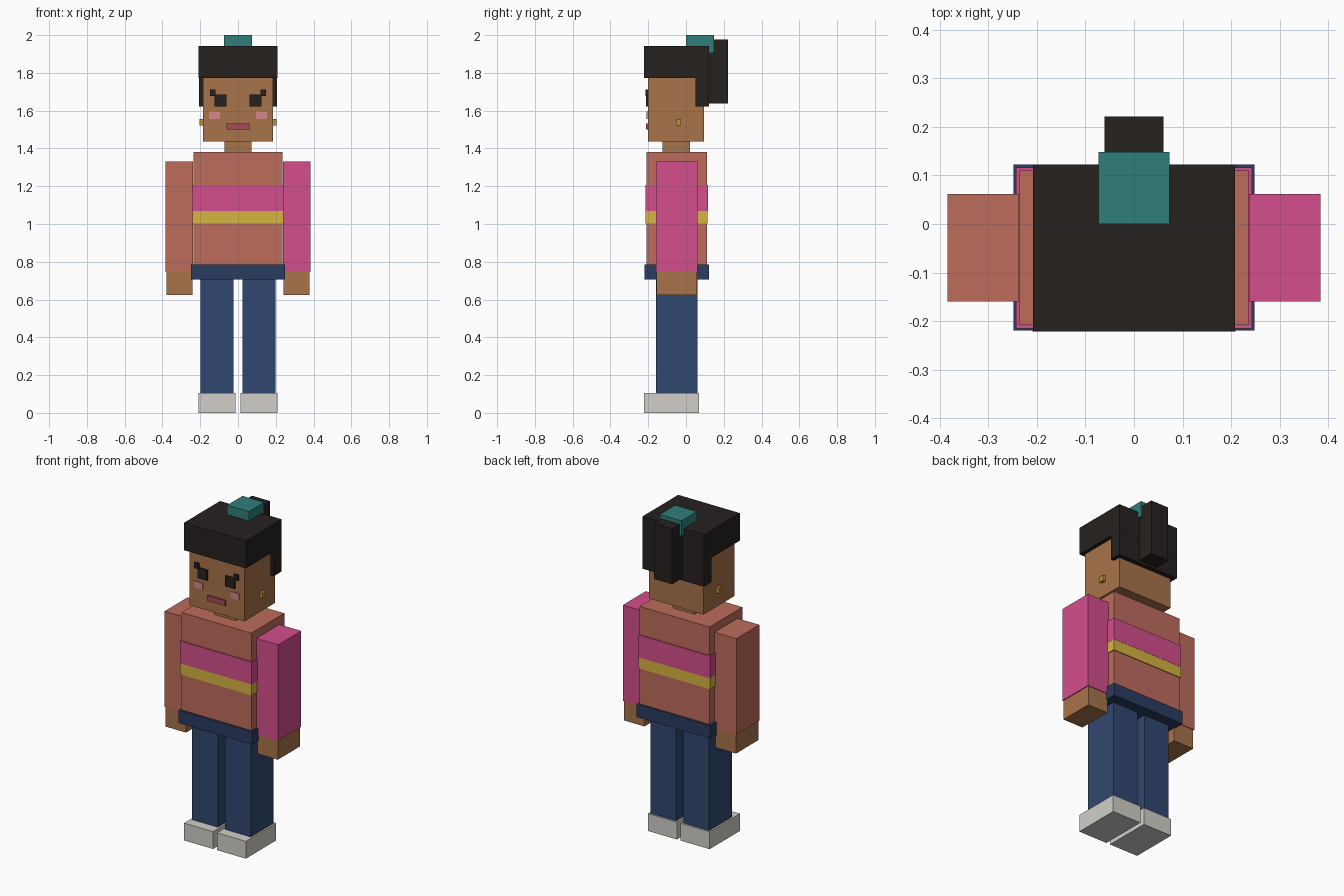
import bpy

if "Cube" in bpy.data.objects:
    bpy.data.objects.remove(bpy.data.objects["Cube"])

COLOURS = {
    "skin": (168, 115, 74), "hair": (38, 33, 31), "teal": (48, 126, 122),
    "coral": (190, 108, 92), "pink": (212, 78, 140), "yellow": (214, 180, 66),
    "navy": (42, 60, 95), "denim": (49, 71, 112), "white": (210, 207, 200),
    "blush": (214, 136, 140), "lips": (165, 75, 88), "gold": (190, 145, 50),
}


def linear(c):
    c /= 255
    return c / 12.92 if c <= 0.04045 else ((c + 0.055) / 1.055) ** 2.4


mats = {}
for key, rgb in COLOURS.items():
    mats[key] = bpy.data.materials.new(key)
    mats[key].diffuse_color = (*[linear(c) for c in rgb], 1)


def box(name, mat, x, y, z):
    """Axis-aligned box from (min, max) ranges."""
    lo, hi = zip(x, y, z)
    bpy.ops.mesh.primitive_cube_add(size=1, location=[(a + b) / 2 for a, b in zip(lo, hi)])
    ob = bpy.context.object
    ob.name = name
    ob.scale = [b - a for a, b in zip(lo, hi)]
    bpy.ops.object.transform_apply(location=False, rotation=False, scale=True)
    ob.data.materials.append(mats[mat])
    return ob


def centred(name, mat, half, y, z):
    return box(name, mat, (-half, half), y, z)


def pair(name, mat, x, y, z, other=None):
    """Box on the +x side plus its mirror, optionally in another colour."""
    box(name + "_left", mat, x, y, z)
    box(name + "_right", other or mat, (-x[1], -x[0]), y, z)


# Legs and shoes
pair("shoe", "white", (0.013, 0.209), (-0.222, 0.07), (0, 0.106))
pair("leg", "denim", (0.024, 0.199), (-0.16, 0.06), (0.106, 0.71))

# Torso, belt and sweater stripes
centred("belt", "navy", 0.248, (-0.22, 0.123), (0.706, 0.785))
centred("torso", "coral", 0.236, (-0.208, 0.11), (0.75, 1.38))
centred("wide_stripe", "pink", 0.243, (-0.215, 0.116), (1.07, 1.207))
centred("narrow_stripe", "yellow", 0.242, (-0.214, 0.115), (1.003, 1.07))

# Sleeves in two colours, and hands
pair("sleeve", "pink", (0.237, 0.384), (-0.16, 0.062), (0.745, 1.33), "coral")
pair("hand", "skin", (0.241, 0.379), (-0.157, 0.058), (0.625, 0.745))

# Neck and head
centred("neck", "skin", 0.072, (-0.125, 0.022), (1.38, 1.436))
centred("head", "skin", 0.185, (-0.202, 0.094), (1.436, 1.9))

# Hair cap, back hair, ponytail and hair band
centred("hair_cap", "hair", 0.208, (-0.222, 0.123), (1.773, 1.942))
centred("back_hair", "hair", 0.207, (0.049, 0.122), (1.622, 1.8))
centred("ponytail", "hair", 0.061, (0.11, 0.222), (1.637, 1.976))
centred("hair_band", "teal", 0.073, (0.0, 0.148), (1.905, 2.0))

# Face details and earrings
face = (-0.212, -0.195)
pair("eye", "hair", (0.061, 0.124), face, (1.621, 1.685))
pair("lash", "hair", (0.119, 0.148), (-0.214, -0.195), (1.678, 1.711))
pair("cheek", "blush", (0.094, 0.153), (-0.208, -0.195), (1.557, 1.596))
centred("mouth", "lips", 0.061, face, (1.5, 1.532))
pair("earring", "gold", (0.18, 0.204), (-0.054, -0.026), (1.522, 1.557))

for m in bpy.data.materials:
    if m.users and not m.is_grease_pencil:
        m.use_nodes = True
        m.node_tree.nodes["Principled BSDF"].inputs["Base Color"].default_value = m.diffuse_color
